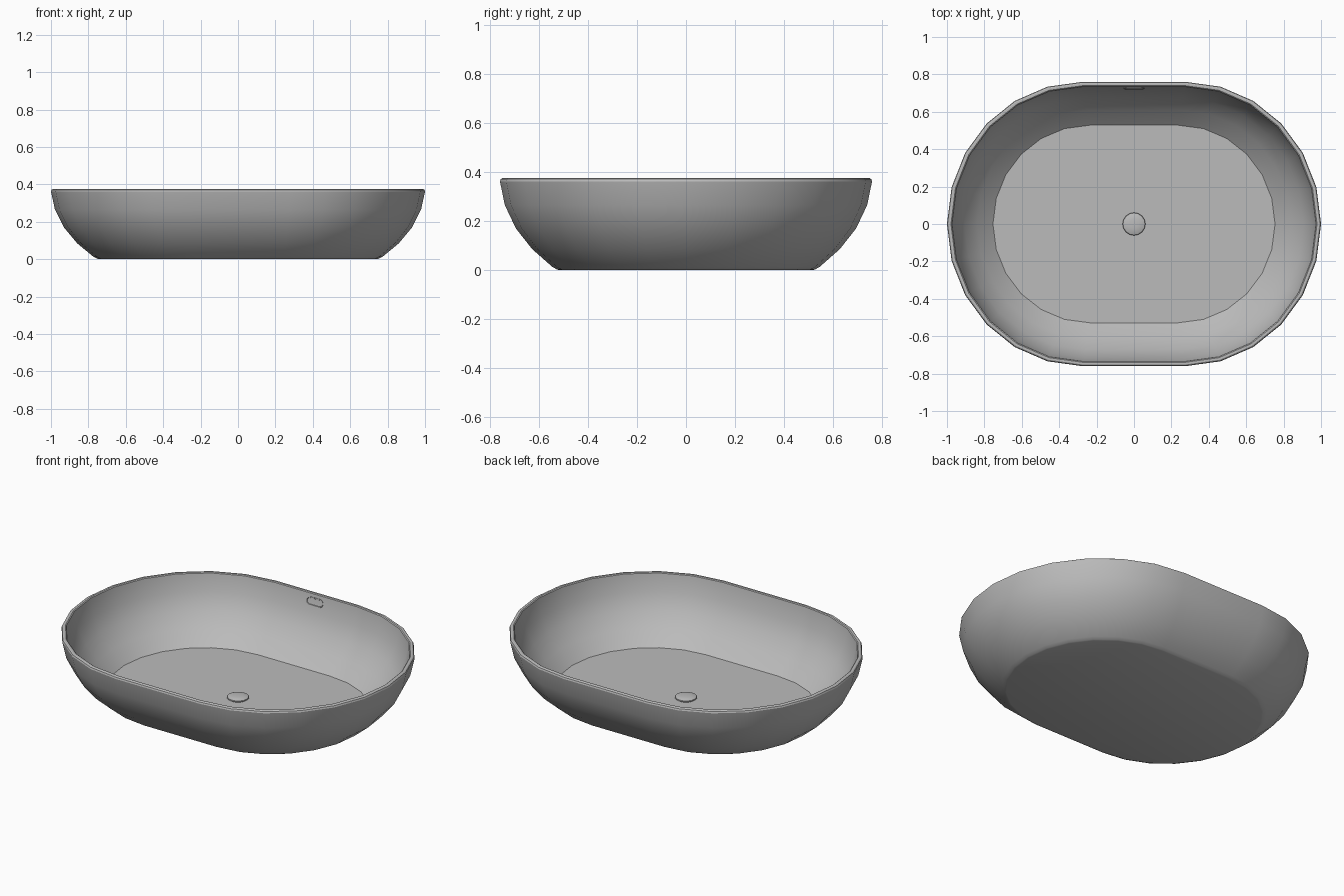
import bpy, bmesh
from math import sin, cos, pi, radians

cube = bpy.data.objects.get("Cube")
if cube:
    bpy.data.objects.remove(cube)


def material(name, value):
    m = bpy.data.materials.new(name)
    m.use_nodes = True
    colour = (value, value, value, 1)
    m.diffuse_color = colour
    m.node_tree.nodes["Principled BSDF"].inputs["Base Color"].default_value = colour
    return m


ceramic = material("grey ceramic", 0.5)


def pill(cx, rx, ry, steps):
    """Outline of two half ellipses joined by straight sides."""
    pts = []
    for side, start in ((1, -pi / 2), (-1, pi / 2)):
        for i in range(steps + 1):
            a = start + pi * i / steps
            pts.append((side * cx + rx * cos(a), ry * sin(a)))
    return pts


def circle(r, n):
    return [(r * cos(2 * pi * i / n), r * sin(2 * pi * i / n)) for i in range(n)]


def loft(name, rings, mat, angle):
    """Skin a stack of matching rings and cap both ends."""
    bm = bmesh.new()
    loops = [[bm.verts.new((x, y, z)) for x, y in pts] for pts, z in rings]
    n = len(loops[0])
    for a, b in zip(loops, loops[1:]):
        for i in range(n):
            j = (i + 1) % n
            bm.faces.new((a[i], a[j], b[j], b[i]))
    bm.faces.new(loops[0][::-1])
    bm.faces.new(loops[-1])
    bmesh.ops.recalc_face_normals(bm, faces=bm.faces)
    mesh = bpy.data.meshes.new(name)
    bm.to_mesh(mesh)
    bm.free()
    mesh.materials.append(mat)
    obj = bpy.data.objects.new(name, mesh)
    bpy.context.collection.objects.link(obj)
    bpy.ops.object.select_all(action="DESELECT")
    obj.select_set(True)
    bpy.context.view_layer.objects.active = obj
    bpy.ops.object.shade_smooth_by_angle(angle=radians(angle))
    return obj


# Basin: inset from the widest outline and height, outside up then inside down
profile = [
    (0.24, 0), (0.232, 0.003), (0.215, 0.012), (0.132, 0.085), (0.065, 0.17),
    (0.02, 0.265), (0, 0.362), (0.003, 0.371), (0.009, 0.375),
    (0.02, 0.375), (0.025, 0.371), (0.027, 0.36),
    (0.045, 0.27), (0.088, 0.18), (0.152, 0.1), (0.232, 0.026),
]
loft("basin", [(pill(0.275 - 0.16 * d, 0.725 - 0.9 * d, 0.76 - d, 12), z)
               for d, z in profile], ceramic, 28)

# Drain: flange, short stem and domed plug
drain = [(0.045, 0.024), (0.045, 0.029), (0.03, 0.029), (0.03, 0.034),
         (0.057, 0.034), (0.061, 0.037), (0.059, 0.042),
         (0.045, 0.047), (0.024, 0.05)]
loft("drain_plug", [(circle(r, 16), z) for r, z in drain], ceramic, 40)

# Overflow: raised pill-shaped rim with a recessed centre, on the back wall
overflow = [(0, 0), (0, 0.008), (0.005, 0.008), (0.007, 0.004)]
ring = loft("overflow_ring", [(pill(0.032, 0.024 - d, 0.024 - d, 8), z)
                              for d, z in overflow], ceramic, 30)
ring.rotation_euler = (radians(79), 0, 0)
ring.location = (0, 0.731, 0.328)
